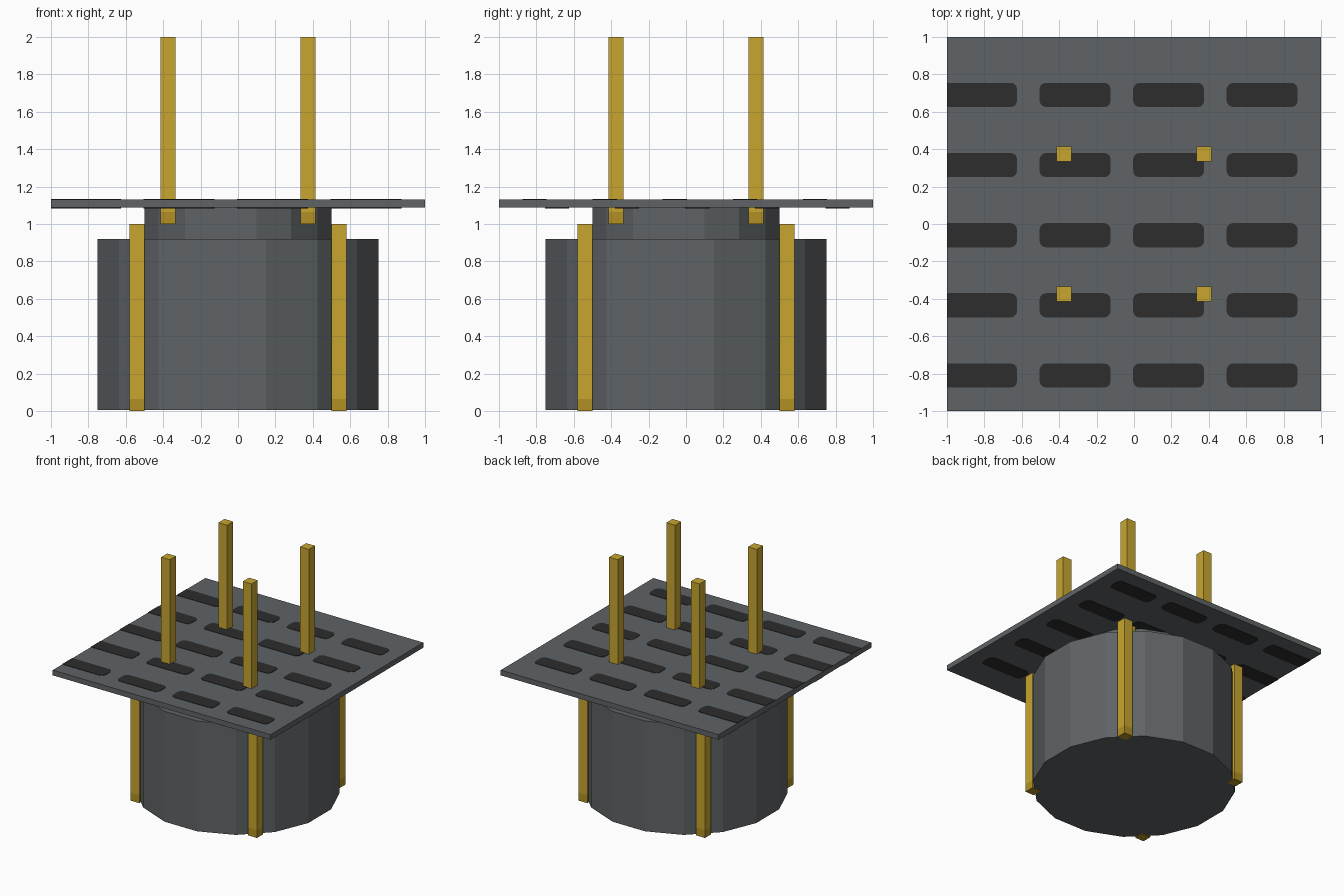
import bpy, bmesh, math

if "Cube" in bpy.data.objects:
    bpy.data.objects.remove(bpy.data.objects["Cube"])


def material(name, rgb):
    m = bpy.data.materials.new(name)
    m.diffuse_color = (*rgb, 1)
    m.use_nodes = True
    m.node_tree.nodes["Principled BSDF"].inputs["Base Color"].default_value = m.diffuse_color
    return m


GREY = material("slate grey", (0.115, 0.126, 0.132))
DARK = material("slot black", (0.026, 0.026, 0.026))
GOLD = material("gold", (0.58, 0.38, 0.03))
DEEP = material("deep gold", (0.44, 0.28, 0.018))


def finish(name, bm, *mats):
    bmesh.ops.recalc_face_normals(bm, faces=bm.faces)
    me = bpy.data.meshes.new(name)
    bm.to_mesh(me)
    bm.free()
    for m in mats:
        me.materials.append(m)
    ob = bpy.data.objects.new(name, me)
    bpy.context.collection.objects.link(ob)
    return ob


def prism(bm, outline, z0, z1):
    """Extrude a flat outline upwards from z0 to z1."""
    face = bm.faces.new([bm.verts.new((x, y, z0)) for x, y in outline])
    top = bmesh.ops.extrude_face_region(bm, geom=[face])["geom"]
    verts = [v for v in top if isinstance(v, bmesh.types.BMVert)]
    bmesh.ops.translate(bm, verts=verts, vec=(0, 0, z1 - z0))


def ring(apothem, sides=16):
    """Regular polygon with flats facing the axes."""
    r = apothem / math.cos(math.pi / sides)
    return [(r * math.cos((i + 0.5) * math.tau / sides),
             r * math.sin((i + 0.5) * math.tau / sides)) for i in range(sides)]


def rect(x0, x1, y0, y1):
    return [(x0, y0), (x1, y0), (x1, y1), (x0, y1)]


def slot_outline(x0, x1, y0, y1, r=0.035, steps=3):
    """Rounded rectangle, clipped at the plate's left edge."""
    pts = []
    for k, (cx, cy) in enumerate(rect(x0 + r, x1 - r, y0 + r, y1 - r)):
        for s in range(steps + 1):
            a = math.pi + (k + s / steps) * math.pi / 2
            pts.append((cx + r * math.cos(a), cy + r * math.sin(a)))
    return pts


# Drum and hub
for name, radius, z0, z1 in (("drum", 0.75, 0.005, 0.92), ("hub", 0.5, 0.92, 1.088)):
    bm = bmesh.new()
    prism(bm, ring(radius), z0, z1)
    finish(name, bm, GREY)

# Square plate
PLATE_LOW, PLATE_TOP = 1.087, 1.13
bm = bmesh.new()
prism(bm, rect(-1, 1, -1, 1), PLATE_LOW, PLATE_TOP)
finish("plate", bm, GREY)

# Painted slots on both sides; the rows underneath run the other way
for name, side, z in (("top_slots", 1, PLATE_TOP), ("bottom_slots", -1, PLATE_LOW - 0.003)):
    bm = bmesh.new()
    for row in range(5):
        y = side * (0.69 - 0.375 * row)
        for col in range(4):
            x = -1.005 + 0.5 * col
            if col == 0:  # first column is cut off square by the edge
                half = slot_outline(-1.2, x + 0.38, y - 0.065, y + 0.065)
                outline = [(max(px, -1), py) for px, py in half if px > -1]
                outline += [(-1, y + 0.065), (-1, y - 0.065)]
            else:
                outline = slot_outline(x, x + 0.38, y - 0.065, y + 0.065)
            prism(bm, outline, z, z + 0.003)
    finish(name, bm, DARK)

# Gold posts: four beside the drum, four standing through the plate
for name, offset, z0 in (("lower_post", 0.54, 0.0), ("upper_post", 0.375, 1.0)):
    for sx in (-1, 1):
        for sy in (-1, 1):
            x, y = sx * offset, sy * offset
            bm = bmesh.new()
            prism(bm, rect(x - 0.04, x + 0.04, y - 0.04, y + 0.04), z0, z0 + 1)
            cut = z0 + 0.065
            bmesh.ops.bisect_plane(bm, geom=bm.verts[:] + bm.edges[:] + bm.faces[:],
                                   plane_co=(0, 0, cut), plane_no=(0, 0, 1))
            for f in bm.faces:  # darker foot
                f.material_index = int(f.calc_center_median().z < cut)
            finish(name, bm, GOLD, DEEP)
